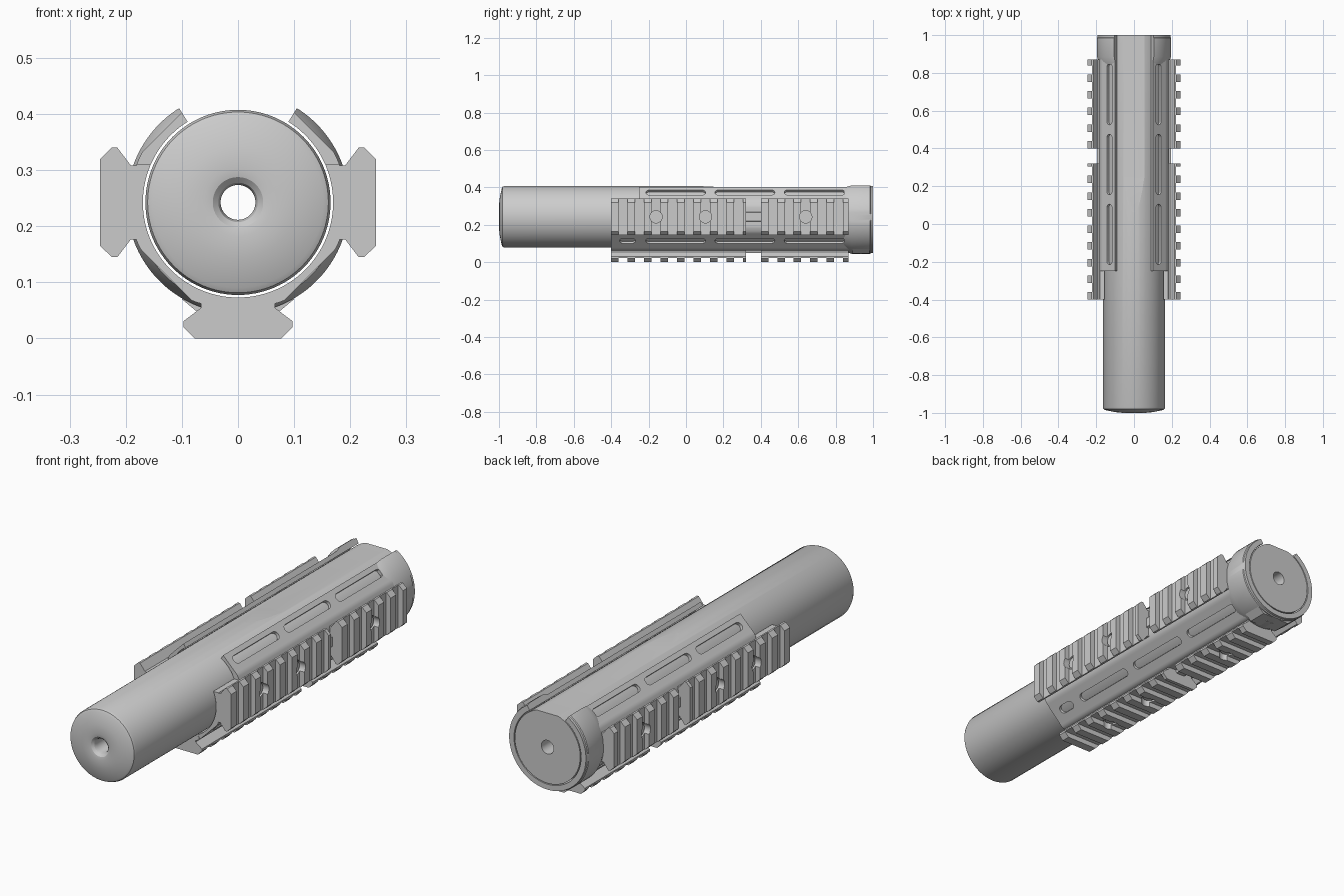
import bpy, bmesh
from math import sin, cos, pi, radians, hypot
from mathutils import Vector

if "Cube" in bpy.data.objects:
    bpy.data.objects.remove(bpy.data.objects["Cube"])

CZ = 0.2425                      # height of the long axis
AXIS = Vector((0, 0, CZ))
Y = Vector((0, 1, 0))


def finish(name, bm, smooth=30):
    bmesh.ops.recalc_face_normals(bm, faces=bm.faces)
    me = bpy.data.meshes.new(name)
    bm.to_mesh(me)
    bm.free()
    ob = bpy.data.objects.new(name, me)
    bpy.context.collection.objects.link(ob)
    shade(ob, smooth)
    return ob


def shade(ob, angle=30):
    bpy.ops.object.select_all(action='DESELECT')
    ob.select_set(True)
    bpy.context.view_layer.objects.active = ob
    bpy.ops.object.shade_smooth_by_angle(angle=radians(angle))


def add_prism(bm, pts, origin, u, v, w):
    """Extrude a 2D outline (in u, v) along the vector w."""
    a = [bm.verts.new(origin + u * p + v * q) for p, q in pts]
    b = [bm.verts.new(x.co + w) for x in a]
    bm.faces.new(a)
    bm.faces.new(b)
    n = len(a)
    for i in range(n):
        bm.faces.new((a[i], a[(i + 1) % n], b[(i + 1) % n], b[i]))


def skin(bm, rings, closed=True):
    """Bridge a list of vertex loops, each loop closed on itself."""
    vr = [[bm.verts.new(p) for p in r] for r in rings]
    n = len(vr[0])
    pairs = list(zip(vr, vr[1:])) + ([(vr[-1], vr[0])] if closed else [])
    for a, b in pairs:
        for i in range(n):
            bm.faces.new((a[i], a[(i + 1) % n], b[(i + 1) % n], b[i]))
    if not closed:
        bm.faces.new(vr[0])
        bm.faces.new(vr[-1])


def cut(ob, cutter):
    m = ob.modifiers.new("cut", 'BOOLEAN')
    m.operation = 'DIFFERENCE'
    m.solver = 'EXACT'
    m.object = cutter
    bpy.ops.object.select_all(action='DESELECT')
    bpy.context.view_layer.objects.active = ob
    ob.select_set(True)
    bpy.ops.object.modifier_apply(modifier=m.name)
    bpy.data.objects.remove(cutter)
    shade(ob)


def radial(deg):
    a = radians(deg)
    return Vector((cos(a), 0, sin(a))), Vector((-sin(a), 0, cos(a)))


def circle(r, n=24, cx=0, cy=0):
    return [(cx + r * cos(2 * pi * i / n), cy + r * sin(2 * pi * i / n)) for i in range(n)]


# Long tube with central bore, flattened along the rear of its top
tube_profile = [(.031, -.975), (.035, -.988), (.045, -.997), (.06, -1), (.1, -.996),
                (.152, -.985), (.161, -.98), (.165, -.97), (.165, 1), (.031, 1)]
N = 96
bm = bmesh.new()
skin(bm, [[Vector((r * cos(2 * pi * i / N), y, CZ + r * sin(2 * pi * i / N)))
           for i in range(N)] for r, y in tube_profile])
tube = finish("tube", bm)
bm = bmesh.new()
add_prism(bm, [(.03, .409), (.25, .398), (1.1, .398), (1.1, .5), (.03, .5)],
          Vector((-.2, 0, 0)), Y, Vector((0, 0, 1)), Vector((.4, 0, 0)))
cut(tube, finish("tube_cutter", bm))


# Open-topped shells around the tube
def facet(a, _):
    """Eight flat facets with softened corners."""
    r = .193
    for k, d in ((0, .185), (45, .184), (135, .184), (180, .185),
                 (225, .182), (270, .18), (315, .182)):
        c = cos(a - radians(k))
        if c > .5:
            r = min(r, d / c)
    return r


def open_shell(name, inner, outer, stations):
    n = 117
    angles = [radians(-238 + 296 * i / (n - 1)) for i in range(n)]
    bm = bmesh.new()
    rings = []
    for y, s in stations:
        o = [(outer(a, s), a) for a in angles]
        i = [(inner, a) for a in reversed(angles)]
        rings.append([Vector((r * cos(a), y, CZ + r * sin(a))) for r, a in o + i])
    skin(bm, rings, closed=False)
    return finish(name, bm)


guard = open_shell("handguard", .1695, facet, [(-.4, 0), (.88, 0)])

# Cutters: stepped-back upper front and the rows of vent slots
bm = bmesh.new()
add_prism(bm, [(-.3, .31), (.3, .31), (.3, .5), (-.3, .5)], Vector((0, -.6, 0)),
          Vector((1, 0, 0)), Vector((0, 0, 1)), Y * .35)
long_slots = [(-.215, .105), (.155, .475), (.525, .85)]
for deg in (45, 135, -45, -135):
    rad, tan = radial(deg)
    for y0, y1 in long_slots + ([(-.355, -.27)] if deg < 0 else []):
        r = .019
        pts = []
        for c, start in ((y1 - r, -90), (y0 + r, 90)):
            for i in range(9):
                t = radians(start + i * 22.5)
                pts.append((c + r * cos(t), r * sin(t)))
        add_prism(bm, pts, AXIS + rad * .16, Y, tan, rad * .06)
cut(guard, finish("guard_cutter", bm))

# Flared rear collar with a clamp block beneath
open_shell("rear_collar", .1695, lambda a, s: max(.171, min(s, .1955 / max(abs(cos(a)), .01))),
           [(.845, .184), (.885, .198), (.985, .198), (.988, .194), (1, .194)])
bm = bmesh.new()
add_prism(bm, [(-.07, .045), (.07, .045), (.10, .07), (-.10, .07)], Vector((0, .89, 0)),
          Vector((1, 0, 0)), Vector((0, 0, 1)), Y * .09)
finish("clamp_block", bm)
bm = bmesh.new()
for x in (-.015, .015):
    add_prism(bm, circle(.006, 12, x, .935), Vector((0, 0, .043)),
              Vector((1, 0, 0)), Y, Vector((0, 0, .01)))
finish("clamp_pins", bm)

# Slotted accessory rails on both sides and underneath
PITCH, TOOTH = .088, .04
SEGMENTS = [(-.4, .32, (-.16, .104)), (.4, .87, (.64,))]
BASE = [(-.066, .172), (-.066, .188), (-.0975, .212), (-.0975, .219),
        (.0975, .219), (.0975, .212), (.066, .188), (.066, .172)]
TEETH = [(-.0975, .218), (-.0975, .222), (-.0775, .2425),
         (.0775, .2425), (.0975, .222), (.0975, .218)]
for side, deg in (("right", 0), ("left", 180), ("bottom", -90)):
    rad, tan = radial(deg)
    shift = AXIS + rad * (0 if side == "bottom" else .003)
    for part, (y0, y1, holes) in zip(("front", "rear"), SEGMENTS):
        bm = bmesh.new()
        add_prism(bm, BASE, shift + Y * y0, tan, rad, Y * (y1 - y0))
        base = finish(f"{side}_{part}_rail_base", bm)
        bm = bmesh.new()
        y = y0
        while y < y1 - .01:
            add_prism(bm, TEETH, shift + Y * y, tan, rad, Y * min(TOOTH, y1 - y))
            y += PITCH
        teeth = finish(f"{side}_{part}_rail_teeth", bm)
        # Screw pockets with recessed screw heads
        for target, low in ((teeth, .2), (base, .208)):
            bm = bmesh.new()
            for h in holes:
                add_prism(bm, circle(.033, 24, h), shift + rad * low, Y, tan, rad * .06)
            cut(target, finish("pocket_cutter", bm))
        bm = bmesh.new()
        for h in holes:
            add_prism(bm, circle(.027, 24, h), shift + rad * .2, Y, tan, rad * .016)
        finish(f"{side}_{part}_screws", bm)
    # Low ridge joining the two rail segments
    bm = bmesh.new()
    add_prism(bm, [(-.028, .175), (.028, .175), (.022, .194), (-.022, .194)],
              shift + Y * .315, tan, rad, Y * .09)
    finish(f"{side}_rail_bridge", bm)

# Two small pins on the lower front edge
bm = bmesh.new()
for x in (-.077, .077):
    add_prism(bm, circle(.008, 16, x, .077), Vector((0, -.402, 0)),
              Vector((1, 0, 0)), Vector((0, 0, 1)), Y * .02)
finish("front_pins", bm)
